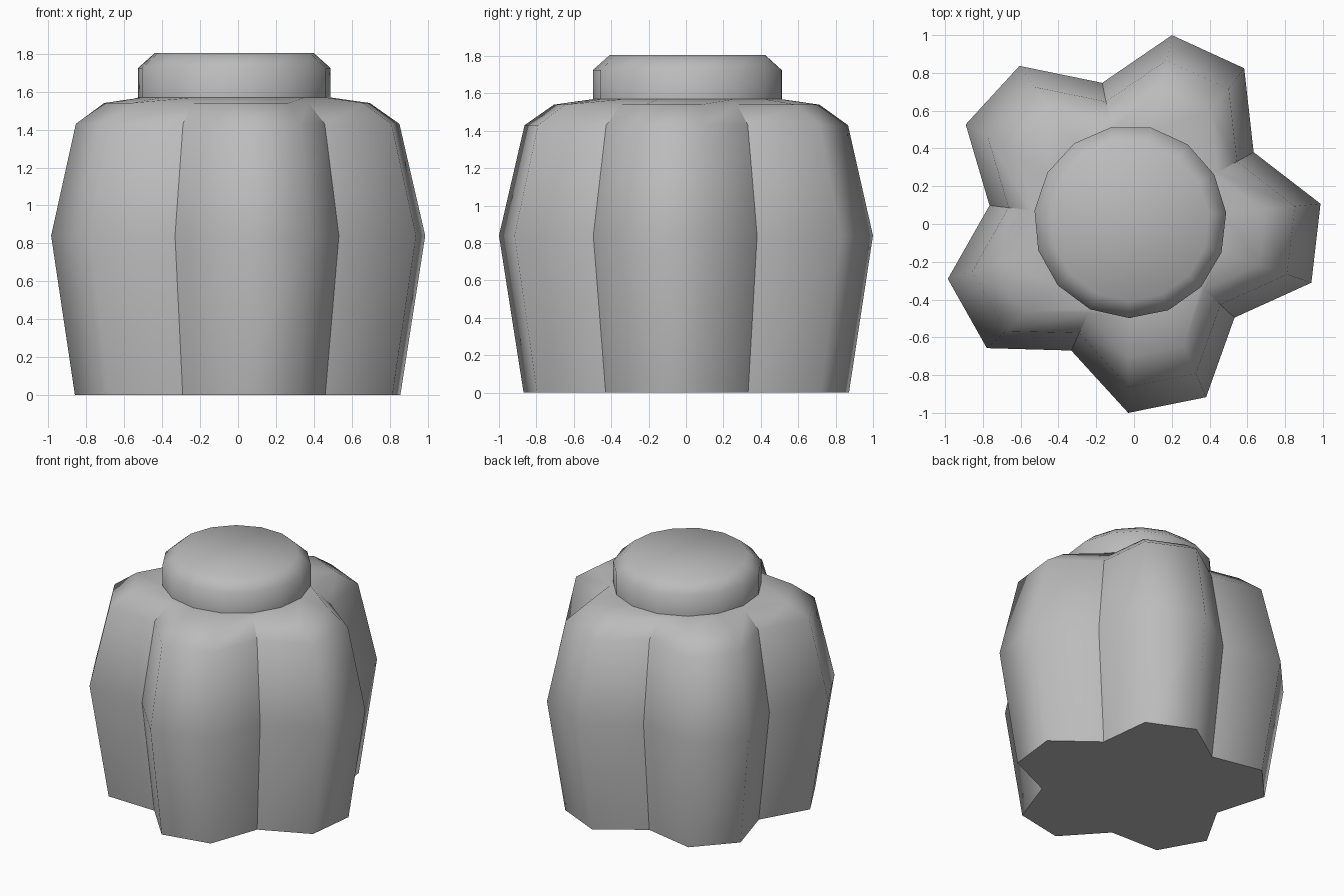
import bpy
import bmesh
from math import cos, sin, radians

if "Cube" in bpy.data.objects:
    bpy.data.objects.remove(bpy.data.objects["Cube"], do_unlink=True)

SIDES = 15
CENTER = (-0.02, 0.012)
START = radians(5.4)
LOBE, VALLEY = 1.012, 0.75

# One plain grey for the whole model
grey = bpy.data.materials.new("plain_grey")
grey.use_nodes = True
colour = (0.5, 0.5, 0.5, 1)
grey.diffuse_color = colour
grey.node_tree.nodes["Principled BSDF"].inputs["Base Color"].default_value = colour


def is_valley(i):
    return i % 3 == 1


def lobed(i):
    return VALLEY if is_valley(i) else LOBE


def round_ring(i):
    return 1.0


def stacked_form(name, levels, sharp):
    """Loft rings of (outline, scale, height); sharp(level, i) marks creased uprights."""
    bm = bmesh.new()
    rings = []
    for outline, scale, z in levels:
        ring = []
        for i in range(SIDES):
            a = START + radians(360 / SIDES) * i
            r = outline(i) * scale
            ring.append(bm.verts.new((CENTER[0] + r * cos(a), CENTER[1] + r * sin(a), z)))
        rings.append(ring)
    for low, high in zip(rings, rings[1:]):
        for i in range(SIDES):
            j = (i + 1) % SIDES
            bm.faces.new((low[i], low[j], high[j], high[i]))
    bottom = bm.faces.new(rings[0][::-1])
    bm.faces.new(rings[-1])
    for face in bm.faces:
        face.smooth = True
    for edge in bottom.edges:
        edge.smooth = False
    for k, (low, high) in enumerate(zip(rings, rings[1:])):
        for i in range(SIDES):
            if sharp(k, i):
                bm.edges.get((low[i], high[i])).smooth = False
    mesh = bpy.data.meshes.new(name)
    bm.to_mesh(mesh)
    bm.free()
    mesh.materials.append(grey)
    obj = bpy.data.objects.new(name, mesh)
    bpy.context.collection.objects.link(obj)
    return obj


# Five-lobed body with creased valleys and a shallow shoulder
stacked_form("lobed_body", [
    (lobed, 0.87, 0.0),
    (lobed, 1.0, 0.84),
    (lobed, 0.865, 1.43),
    (lobed, 0.71, 1.54),
    (round_ring, 0.505, 1.57),
], lambda k, i: is_valley(i) and k < 3)

# Round lid with a softened rim
stacked_form("round_lid", [
    (round_ring, 0.51, 1.57),
    (round_ring, 0.51, 1.725),
    (round_ring, 0.42, 1.805),
], lambda k, i: False)
